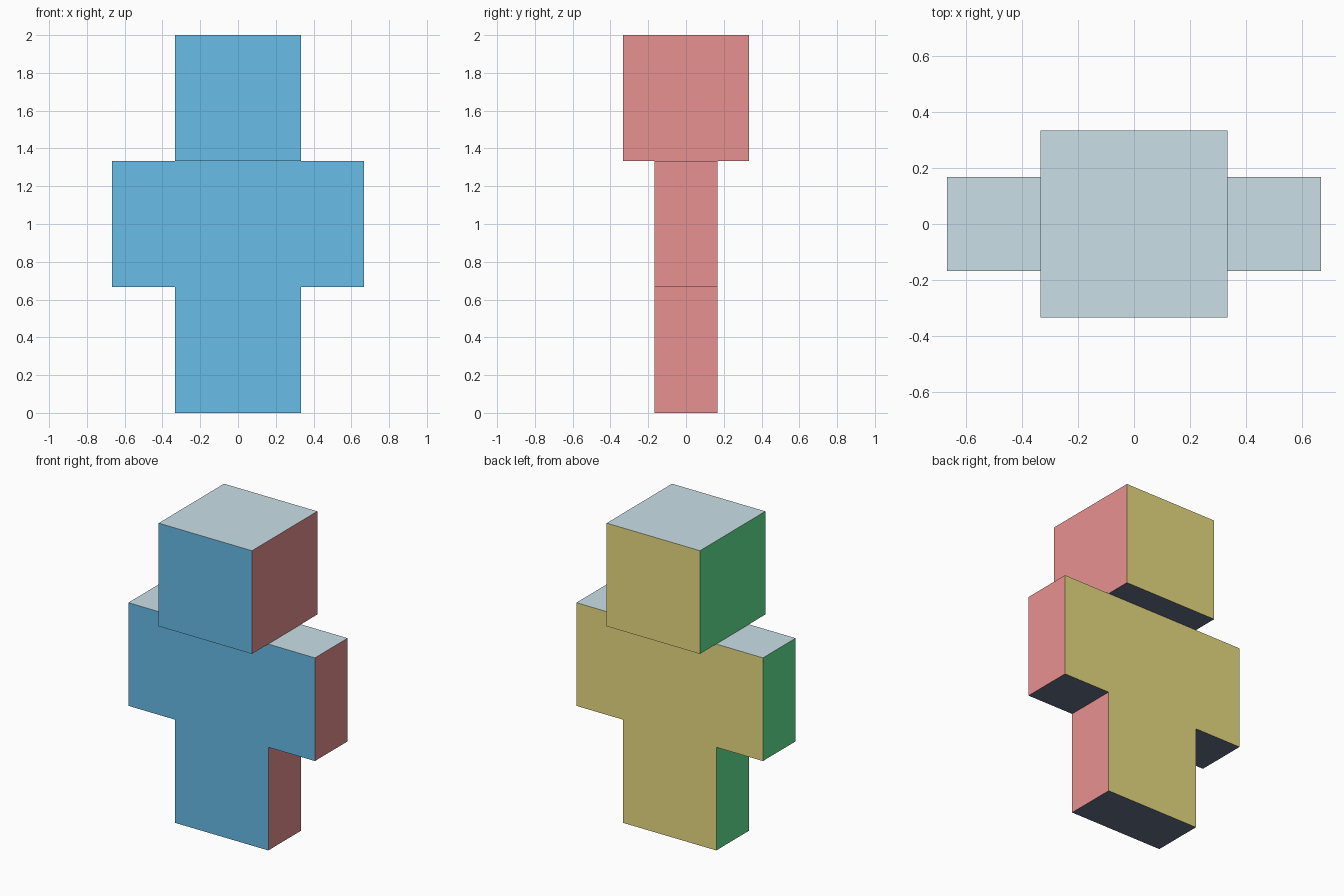
import bpy
import bmesh
from mathutils import Vector

cube = bpy.data.objects.get("Cube")
if cube:
    bpy.data.objects.remove(cube, do_unlink=True)

U = 2 / 24  # one block unit: the figure is 24 units tall


def to_linear(c):
    c /= 255
    return c / 12.92 if c <= 0.04045 else ((c + 0.055) / 1.055) ** 2.4


def make_material(name, rgb):
    colour = [to_linear(c) for c in rgb] + [1.0]
    mat = bpy.data.materials.new(name)
    mat.use_nodes = True
    mat.diffuse_color = colour
    bsdf = next(n for n in mat.node_tree.nodes if n.type == 'BSDF_PRINCIPLED')
    bsdf.inputs["Base Color"].default_value = colour
    bsdf.inputs["Roughness"].default_value = 0.8
    return mat


# One colour for each facing direction
DIRECTIONS = [
    (Vector((0, -1, 0)), make_material("sky_blue", (114, 205, 252))),
    (Vector((0, 1, 0)), make_material("pale_yellow", (253, 240, 141))),
    (Vector((1, 0, 0)), make_material("salmon_pink", (250, 157, 156))),
    (Vector((-1, 0, 0)), make_material("mint_green", (104, 248, 157))),
    (Vector((0, 0, 1)), make_material("ice_white", (219, 242, 251))),
    (Vector((0, 0, -1)), make_material("slate_grey", (102, 113, 133))),
]


def make_box(name, size, centre):
    """Box measured in block units, coloured by face direction."""
    bm = bmesh.new()
    bmesh.ops.create_cube(bm, size=1)
    bmesh.ops.scale(bm, vec=Vector(size) * U, verts=bm.verts)
    bm.normal_update()
    for face in bm.faces:
        face.material_index = max(
            range(6), key=lambda i: face.normal.dot(DIRECTIONS[i][0]))
    mesh = bpy.data.meshes.new(name)
    bm.to_mesh(mesh)
    bm.free()
    for _, mat in DIRECTIONS:
        mesh.materials.append(mat)
    obj = bpy.data.objects.new(name, mesh)
    obj.location = Vector(centre) * U
    bpy.context.collection.objects.link(obj)
    return obj


# Head and torso
make_box("head", (8, 8, 8), (0, 0, 20))
make_box("torso", (8, 4, 8), (0, 0, 12))

# Arms and legs, one on each side
for side, sign in (("left", 1), ("right", -1)):
    make_box(side + "_arm", (4, 4, 8), (6 * sign, 0, 12))
    make_box(side + "_leg", (4, 4, 8), (2 * sign, 0, 4))
